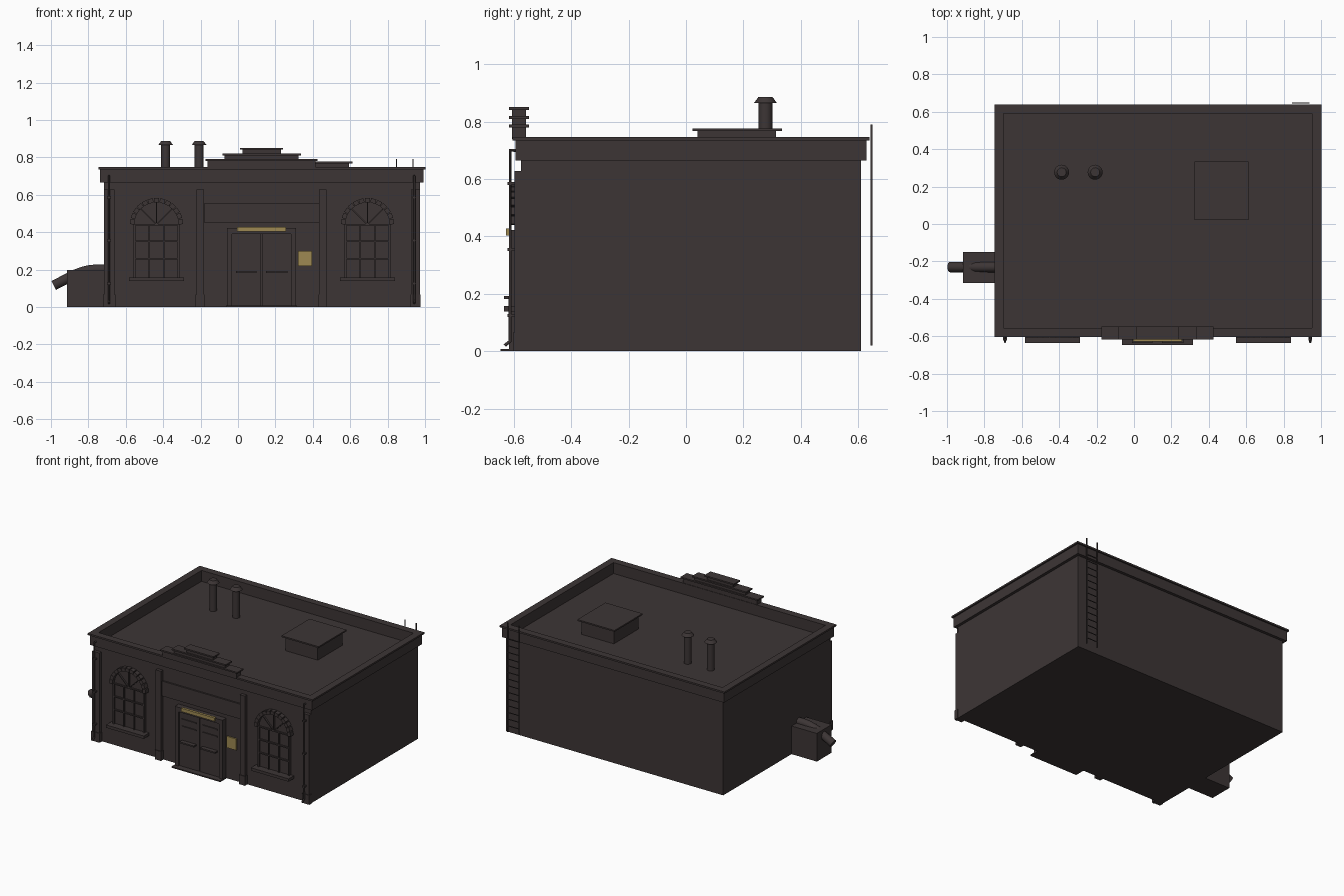
import bpy, bmesh
from math import pi, sin, cos, radians
from mathutils import Matrix, Vector

cube = bpy.data.objects.get("Cube")
if cube:
    bpy.data.objects.remove(cube, do_unlink=True)


def material(name, rgb):
    m = bpy.data.materials.new(name)
    m.use_nodes = True
    m.diffuse_color = (*rgb, 1)
    m.node_tree.nodes["Principled BSDF"].inputs["Base Color"].default_value = (*rgb, 1)
    return m


DARK = material("dark brown masonry", (0.046, 0.036, 0.036))
GOLD = material("dull gold", (0.34, 0.25, 0.085))

# Main shell limits
LEFT, RIGHT, FRONT, BACK, ROOF = -0.717, 0.973, -0.575, 0.61, 0.67


def finish(name, bm, mat=DARK, smooth=False):
    bmesh.ops.recalc_face_normals(bm, faces=bm.faces)
    mesh = bpy.data.meshes.new(name)
    bm.to_mesh(mesh)
    bm.free()
    mesh.materials.append(mat)
    obj = bpy.data.objects.new(name, mesh)
    bpy.context.collection.objects.link(obj)
    if smooth:
        bpy.ops.object.select_all(action="DESELECT")
        obj.select_set(True)
        bpy.context.view_layer.objects.active = obj
        bpy.ops.object.shade_smooth_by_angle(angle=radians(40))
    return obj


def add_box(bm, x, y, z, turn=0.0):
    """Box from (low, high) pairs, turned about its own y axis."""
    mid = Vector([sum(p) / 2 for p in (x, y, z)])
    size = [p[1] - p[0] for p in (x, y, z)]
    m = Matrix.Translation(mid) @ Matrix.Rotation(turn, 4, "Y") @ Matrix.Diagonal((*size, 1))
    bmesh.ops.create_cube(bm, size=1, matrix=m)


def boxes(name, items, mat=DARK):
    bm = bmesh.new()
    for item in items:
        add_box(bm, *item)
    return finish(name, bm, mat)


def tube(name, points, radius):
    curve = bpy.data.curves.new(name, "CURVE")
    curve.dimensions = "3D"
    curve.bevel_depth, curve.bevel_resolution, curve.use_fill_caps = radius, 3, True
    spline = curve.splines.new("POLY")
    spline.points.add(len(points) - 1)
    for p, co in zip(spline.points, points):
        p.co = (*co, 1)
    temp = bpy.data.objects.new(name + " path", curve)
    bpy.context.collection.objects.link(temp)
    bpy.context.view_layer.update()
    mesh = bpy.data.meshes.new_from_object(temp.evaluated_get(bpy.context.evaluated_depsgraph_get()))
    bpy.data.objects.remove(temp, do_unlink=True)
    bm = bmesh.new()
    bm.from_mesh(mesh)
    bpy.data.meshes.remove(mesh)
    return finish(name, bm, smooth=True)


# Building shell with flat roof
boxes("building_body", [((LEFT, RIGHT), (FRONT, BACK), (0, ROOF))])

# Cornice and parapet: one profile swept round the walls
bm = bmesh.new()
profile = [(0, 0.665), (0.02, 0.665), (0.02, 0.735), (0.03, 0.735),
           (0.03, 0.747), (-0.02, 0.747), (-0.02, 0.665)]
loops = [[bm.verts.new(c) for c in ((LEFT - o, FRONT - o, z), (RIGHT + o, FRONT - o, z),
                                    (RIGHT + o, BACK + o, z), (LEFT - o, BACK + o, z))]
         for o, z in profile]
for a, b in zip(loops, loops[1:] + loops[:1]):
    for i in range(4):
        j = (i + 1) % 4
        bm.faces.new((a[i], a[j], b[j], b[i]))
finish("parapet_cornice", bm)

# Stepped crest above the entrance
crest = []
for half, low, high in ((0.3, 0.74, 0.79), (0.21, 0.79, 0.82), (0.115, 0.82, 0.851)):
    c = 0.126
    crest.append(((c - half + 0.012, c + half - 0.012), (-0.607, -0.558), (low, high - 0.01)))
    crest.append(((c - half, c + half), (-0.617, -0.548), (high - 0.01, high)))
boxes("stepped_crest", crest)

# Roof hatch
boxes("roof_hatch", [((0.342, 0.593), (0.04, 0.314), (ROOF, 0.767)),
                     ((0.323, 0.612), (0.022, 0.334), (0.767, 0.777))])

# Roof vents with flared caps
for i, x in enumerate((-0.387, -0.208)):
    bm = bmesh.new()
    for low, high, r1, r2 in ((ROOF, 0.868, 0.024, 0.024), (0.865, 0.887, 0.04, 0.024)):
        bmesh.ops.create_cone(bm, cap_ends=True, segments=20, radius1=r1, radius2=r2, depth=high - low,
                              matrix=Matrix.Translation((x, 0.277, (low + high) / 2)))
    finish(f"roof_vent_{i + 1}", bm, smooth=True)

# Pilasters with plinths
pilasters = []
for x0, x1 in ((LEFT, -0.66), (-0.222, -0.182), (0.434, 0.472), (0.925, RIGHT)):
    pilasters.append(((x0, x1), (-0.598, FRONT), (0, 0.628)))
    pilasters.append(((x0 - 0.004, x1 + 0.004), (-0.603, FRONT), (0, 0.066)))
boxes("pilasters", pilasters)

# Blank panel over the entrance
boxes("entrance_panel", [((-0.18, 0.432), (-0.586, FRONT), (0.45, 0.555))])

# Arched windows
SPRING, R, SILL = 0.44, 0.118, 0.157
for side, cx in (("right", -0.436), ("left", 0.692)):
    bm = bmesh.new()
    outline = [(cx - R, SILL), (cx + R, SILL)]
    outline += [(cx + R * cos(pi * k / 16), SPRING + R * sin(pi * k / 16)) for k in range(17)]
    pane = bm.faces.new([bm.verts.new((x, -0.583, z)) for x, z in outline])
    bmesh.ops.extrude_face_region(bm, geom=[pane])
    for v in pane.verts:
        v.co.y = FRONT
    finish(f"{side}_window_pane", bm)

    depth = (-0.595, FRONT)
    bars = [((cx + s * R - 0.005, cx + s * R + 0.005), depth, (SILL, SPRING)) for s in (-1, 1)]
    bars += [((cx + s - 0.003, cx + s + 0.003), depth, (SILL, SPRING)) for s in (-0.04, 0.04)]
    bars += [((cx - R, cx + R), depth, (z - 0.004, z + 0.004)) for z in (0.257, 0.35, SPRING)]
    for deg in (45, 90, 135):
        t = radians(deg)
        mx, mz = cx + R / 2 * cos(t), SPRING + R / 2 * sin(t)
        bars.append(((mx - R / 2, mx + R / 2), depth, (mz - 0.003, mz + 0.003), -t))
    boxes(f"{side}_window_bars", bars)

    bricks, count = [], 13
    for k in range(count):
        t = pi * (k + 0.5) / count
        mx, mz = cx + 0.13 * cos(t), SPRING + 0.13 * sin(t)
        bricks.append(((mx - 0.012, mx + 0.012), (-0.608, FRONT), (mz - 0.014, mz + 0.014), -t))
    boxes(f"{side}_window_arch", bricks)
    boxes(f"{side}_window_sill", [((cx - 0.147, cx + 0.147), (-0.635, FRONT), (0.138, SILL + 0.001))])

# Entrance: surround, double door, rails and step
boxes("door_surround", [((-0.06, -0.032), (-0.617, FRONT), (0, 0.422)),
                        ((0.283, 0.311), (-0.617, FRONT), (0, 0.422)),
                        ((-0.032, 0.283), (-0.617, FRONT), (0.39, 0.422))])
boxes("double_door", [((-0.032, 0.123), (-0.605, FRONT), (0, 0.39)),
                      ((0.127, 0.283), (-0.605, FRONT), (0, 0.39))])
rails = []
for x0, x1 in ((-0.012, 0.1), (0.15, 0.265)):
    rails += [((x0, x1), (-0.612, -0.6), (z - 0.004, z + 0.004)) for z in (0.29, 0.34)]
    rails.append(((x0, x1), (-0.635, -0.6), (0.182, 0.192)))
boxes("door_rails", rails)
boxes("door_step", [((-0.065, 0.315), (-0.647, FRONT), (0, 0.008))])
boxes("door_lamp", [((-0.005, 0.257), (-0.628, -0.61), (0.404, 0.428))], GOLD)
boxes("wall_plaque", [((0.32, 0.395), (-0.584, FRONT), (0.22, 0.3))], GOLD)

# Downspouts at the front corners
for side, x in (("right", -0.69), ("left", 0.942)):
    tube(f"{side}_downspout", [(x, -0.59, 0.7), (x, -0.613, 0.7), (x, -0.613, 0.035), (x, -0.632, 0.02)], 0.006)
    boxes(f"{side}_downspout_brackets",
          [((x - 0.01, x + 0.01), (-0.622, -0.595), (z, z + 0.01)) for z in (0.12, 0.35, 0.58)])

# Side machinery box with curved outlet pipe
boxes("side_box", [((-0.914, LEFT), (-0.315, -0.15), (0, 0.198))])
tube("outlet_pipe", [(LEFT, -0.23, 0.2), (-0.765, -0.23, 0.2), (-0.8, -0.23, 0.196), (-0.835, -0.23, 0.187),
                     (-0.875, -0.23, 0.172), (-0.985, -0.23, 0.115)], 0.028)

# Ladder on the back wall
ladder = [((x - 0.003, x + 0.003), (0.644, 0.65), (0.02, 0.79)) for x in (0.848, 0.935)]
ladder += [((0.848, 0.935), (0.645, 0.649), (z, z + 0.005)) for z in [0.06 + 0.047 * k for k in range(14)]]
boxes("back_ladder", ladder)
